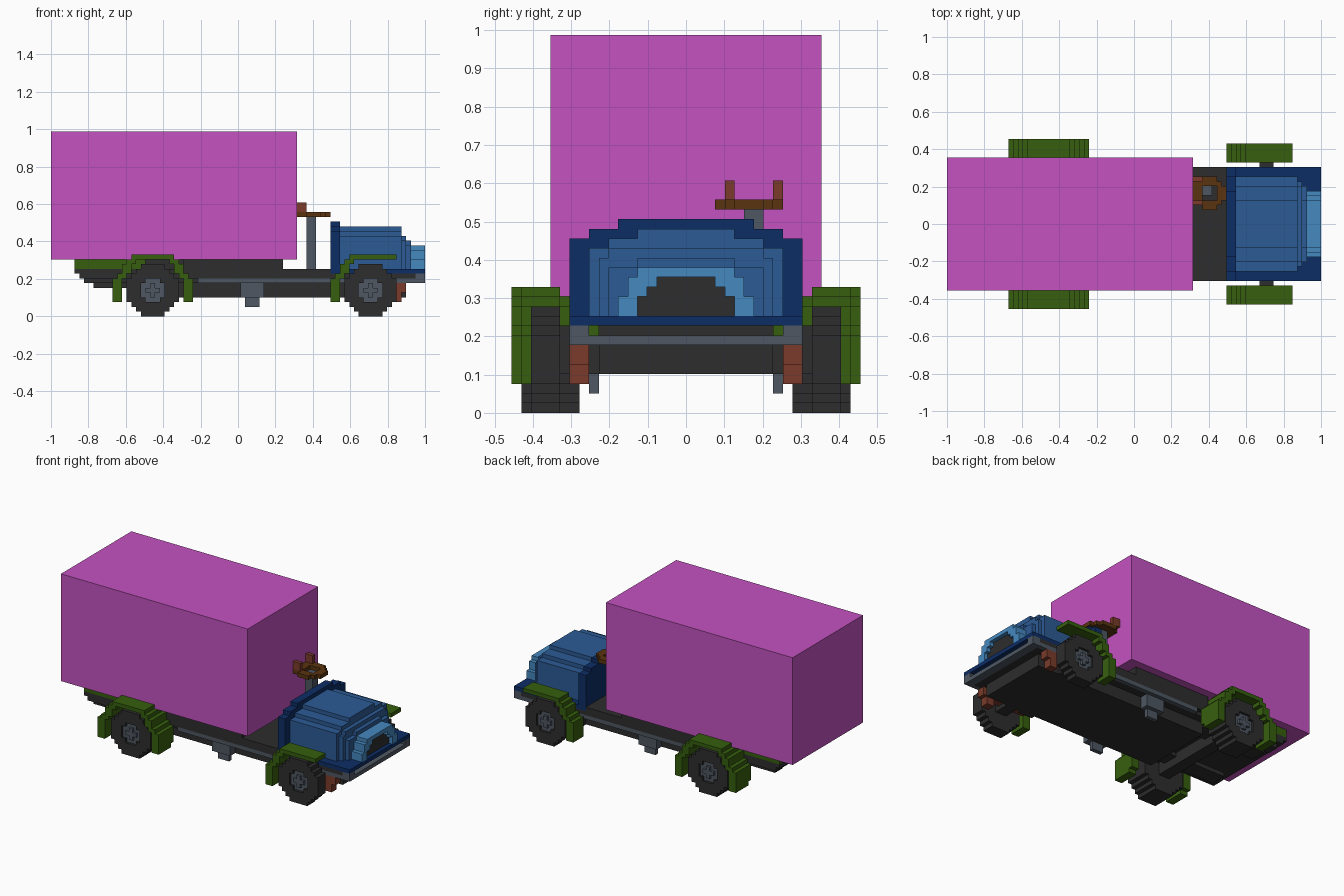
import bpy, bmesh
from mathutils import Matrix, Vector

cube = bpy.data.objects.get("Cube")
if cube:
    bpy.data.objects.remove(cube, do_unlink=True)

U = 2 / 79  # one block; x is counted in blocks from the rear end


def material(name, hexcode):
    rgb = [int(hexcode[i:i + 2], 16) / 255 for i in (0, 2, 4)]
    lin = [c / 12.92 if c <= 0.04045 else ((c + 0.055) / 1.055) ** 2.4 for c in rgb]
    m = bpy.data.materials.new(name)
    m.use_nodes = True
    m.diffuse_color = (*lin, 1)
    m.node_tree.nodes["Principled BSDF"].inputs["Base Color"].default_value = (*lin, 1)
    return m


PINK = material("pink", "C452C0")
DARK = material("charcoal", "2D2D2D")
GREEN = material("green", "365F0E")
NAVY = material("navy", "0D2D66")
BLUE = material("blue", "2C5B95")
SKY = material("light blue", "4588BF")
GREY = material("grey", "4E5762")
RUST = material("rust", "7A3B2B")
BROWN = material("brown", "5A3410")


def part(name, mat, boxes, mirror=False):
    """Join boxes (x0, x1, y0, y1, z0, z1), in blocks, into one object."""
    bm = bmesh.new()
    if mirror:
        boxes = boxes + [(a, b, -d, -c, e, f) for a, b, c, d, e, f in boxes]
    for a, b, c, d, e, f in boxes:
        size = Vector((b - a, d - c, f - e)) * U
        mid = Vector((-1 + (a + b) / 2 * U, (c + d) / 2 * U, (e + f) / 2 * U))
        bmesh.ops.create_cube(bm, size=1, matrix=Matrix.Translation(mid) @ Matrix.Diagonal((*size, 1)))
    me = bpy.data.meshes.new(name)
    bm.to_mesh(me)
    bm.free()
    me.materials.append(mat)
    ob = bpy.data.objects.new(name, me)
    bpy.context.collection.objects.link(ob)
    return ob


def tiers(x0, x1, steps):
    """Stacked centred slabs from (half width, z0, z1)."""
    return [(x0, x1, -w, w, a, b) for w, a, b in steps]


# Cargo box
part("cargo_box", PINK, [(0, 52, -14, 14, 12, 39)])

# Chassis, floor and load bed
part("load_bed", DARK, [(5, 49, -11, 11, 10, 12), (28, 49, -12, 12, 10, 12)])
part("bed_side_rail", GREEN, [(5, 20, 11, 12, 10, 12)], True)
part("floor", DARK, [(5, 59, -12, 12, 9, 10), (6, 77, -12, 12, 8, 9)])
part("rear_frame", DARK, [(7, 32, 8, 11, 7, 8), (9, 32, 5, 9, 6, 7)], True)
part("tub", DARK, [(27, 75, -9, 9, 4, 7), (31, 77, -11, 11, 7, 8), (61, 65, -10, 10, 4, 7)])
part("axles", DARK, [(20, 23, -11, 11, 4, 7), (66, 69, -13, 13, 4, 7), (66, 69, -13, 13, 7, 9)])
part("rear_springs", GREY, [(18, 25, 9, 11, 11, 12)], True)

# Bumper and sills
part("side_sill", GREY, [(31, 79, 11, 12, 7, 8), (77, 79, 10, 12, 8, 9)], True)
part("front_bumper", GREY, [(77, 79, -11, 11, 7, 8)])
part("front_brackets", GREEN, [(76, 77.5, 9, 10, 8, 9)], True)
part("front_spring", RUST, [(62, 75, 10, 12, 5, 7), (72, 74, 10, 12, 3, 5)], True)
part("side_tank", GREY, [(40, 45, 9, 11, 4, 7), (41, 44, 9, 10, 2, 4)], True)

# Firewall and hood
part("firewall", NAVY, tiers(59, 61, [(12, 9, 18), (10, 18, 19), (7, 19, 20)]))
part("hood_base", NAVY, [(61, 79, -12, 12, 9, 10)])
part("hood", BLUE,
     tiers(61, 74, [(10, 10, 17), (8, 17, 18), (5, 18, 19)])
     + tiers(74, 75, [(9, 10, 16), (8, 16, 17)])
     + tiers(75, 76, [(8, 10, 15), (5, 15, 16)]))

# Grille surround and recessed grille
part("grille_surround", SKY,
     [(76, 79, 5, 7, 10, 12), (76, 79, 4, 6, 12, 13), (76, 79, 3, 6, 13, 14)], True)
part("grille_top", SKY, [(76, 79, -5, 5, 14, 15)])
part("grille", DARK, tiers(76, 78, [(5, 10, 12), (4, 12, 13), (3, 13, 14)]))

# Steering column, wheel and grips
part("steering_column", GREY, [(54, 56, 6, 8, 10, 21)])
part("steering_wheel", BROWN, [
    (52, 54, 4, 9, 21, 22), (57, 59, 5, 8, 21, 22), (54, 57, 3, 5, 21, 22),
    (54, 57, 8, 10, 21, 22), (53, 54, 9, 10, 21, 22), (57, 58, 4, 5, 21, 22), (57, 58, 8, 9, 21, 22)])
part("steering_grips", RUST, [(52, 54, 4, 5, 22, 24), (52, 54, 9, 10, 22, 24)])

# Wheels: stepped discs with a recessed hub on the outer face
ROWS = [(2.5, 0, 1), (3.5, 1, 2), (4.5, 2, 3), (5.5, 3, 8), (4.5, 8, 9), (3.5, 9, 10), (2.5, 10, 11)]
HUB = [(1.5, 3, 4), (2.5, 4, 7), (1.5, 7, 8)]


def wheel(name, cx, y0, y1):
    rim = [(cx - w, cx + w, y0, y1 - 1, a, b) for w, a, b in ROWS]
    rim += [(cx - w, cx + w, y1 - 1, y1, a, b) for w, a, b in ROWS if w < 5]
    for w, a, b in HUB:
        rim += [(cx - 5.5, cx - w, y1 - 1, y1, a, b), (cx + w, cx + 5.5, y1 - 1, y1, a, b)]
    part(name + "_tyre", DARK, rim, True)
    hub = [(cx - w, cx + w, y1 - 1, y1 - 0.6, a, b) for w, a, b in HUB]
    hub += [(cx - 1.5, cx + 1.5, y1 - 1, y1, 5, 6), (cx - 0.5, cx + 0.5, y1 - 1, y1, 4, 7)]
    part(name + "_hub", GREY, hub, True)


wheel("rear_wheel", 21.5, 11, 17)
wheel("front_wheel", 67.5, 13, 16)

# Stepped fenders: the rear one is a full arch, the front one is open ahead
ARCH = [(0, 2, 3, 8), (1, 3, 8, 9), (2, 4, 9, 11), (3, 5, 11, 12)]
rear = [(17, 26, 13, 18, 12, 13)]
for a, b, z0, z1 in ARCH:
    y_in = 13 if z0 < 8 else 12
    rear += [(13 + a, 13 + b, y_in, 18, z0, z1), (30 - b, 30 - a, y_in, 18, z0, z1)]
rear += [(13, 15, 12, 13, 4, 8), (28, 30, 12, 13, 4, 8)]
part("rear_fender", GREEN, rear, True)
front = [(59 + a, 59 + b, 13, 17, z0, z1) for a, b, z0, z1 in ARCH]
part("front_fender", GREEN, front + [(63, 73, 13, 17, 12, 13)], True)
